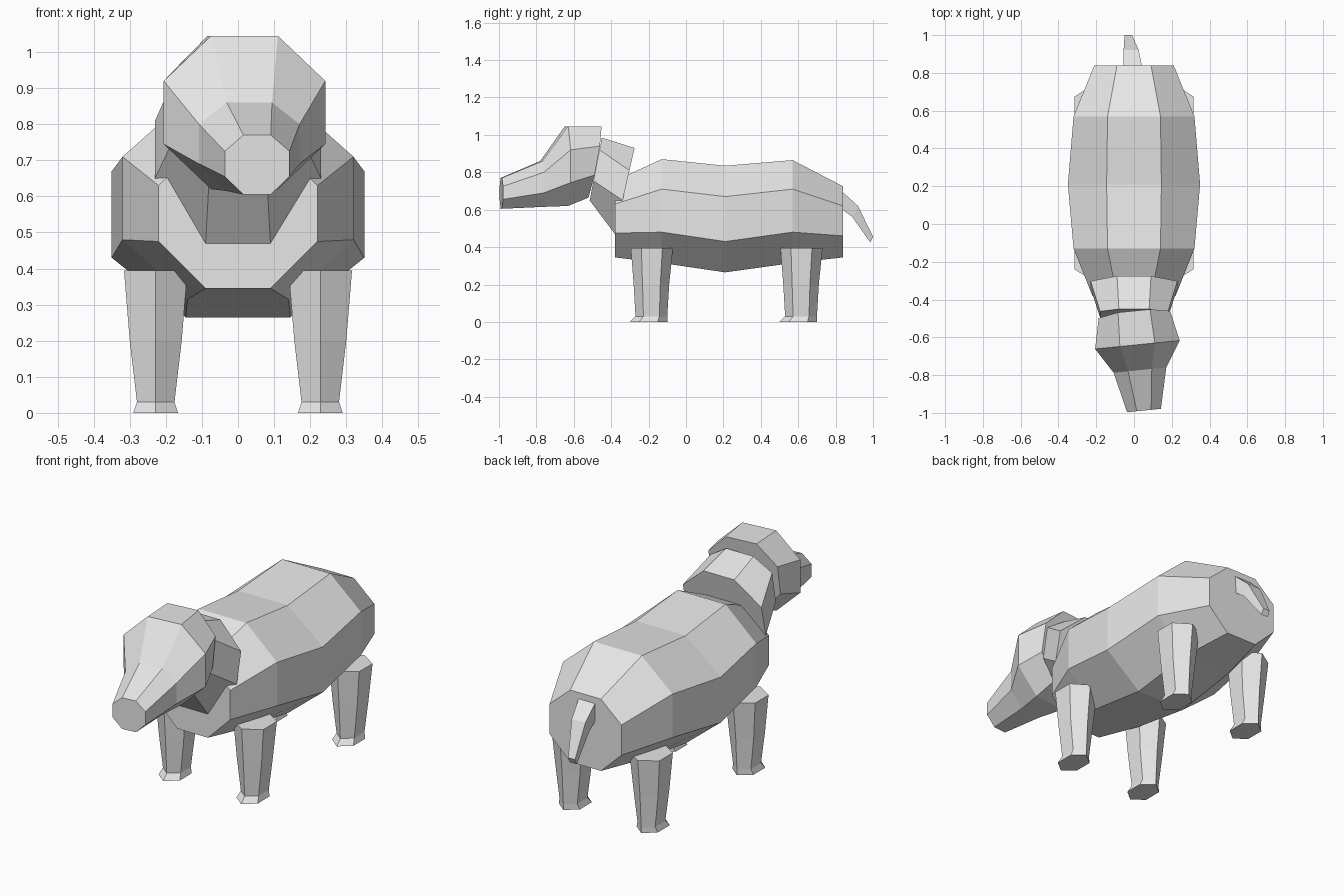
import bpy, bmesh
from mathutils import Vector, Matrix

cube = bpy.data.objects.get("Cube")
if cube:
    bpy.data.objects.remove(cube, do_unlink=True)

grey = bpy.data.materials.new("light grey")
grey.use_nodes = True
COLOUR = (0.8, 0.8, 0.8, 1)
grey.diffuse_color = COLOUR
grey.node_tree.nodes["Principled BSDF"].inputs["Base Color"].default_value = COLOUR


def loft(name, rings, matrix=None):
    """Skin a list of equal-length point rings and cap both ends."""
    bm = bmesh.new()
    loops = [[bm.verts.new(p) for p in ring] for ring in rings]
    n = len(loops[0])
    for a, b in zip(loops, loops[1:]):
        for i in range(n):
            j = (i + 1) % n
            bm.faces.new((a[i], a[j], b[j], b[i]))
    bm.faces.new(loops[0])
    bm.faces.new(loops[-1])
    if matrix:
        bm.transform(matrix)
    bmesh.ops.recalc_face_normals(bm, faces=bm.faces)
    mesh = bpy.data.meshes.new(name)
    bm.to_mesh(mesh)
    bm.free()
    mesh.materials.append(grey)
    obj = bpy.data.objects.new(name, mesh)
    bpy.context.collection.objects.link(obj)
    return obj


def octagon(y_low, y_high, side, flat, heights):
    """Upright octagon: side half width, top/bottom half width, four heights."""
    low, high = heights[0], heights[-1]
    right = []
    for w, z in zip((flat, side, side, flat), heights):
        y = y_low + (y_high - y_low) * (z - low) / (high - low)
        right.append(Vector((w, y, z)))
    return right + [Vector((-p.x, p.y, p.z)) for p in reversed(right)]


# Torso
loft("torso", [
    octagon(-.38, -.38, .22, .09, (.345, .475, .63, .755)),
    octagon(-.13, -.13, .32, .14, (.315, .48, .71, .87)),
    octagon(.21, .21, .35, .145, (.265, .43, .67, .835)),
    octagon(.57, .57, .32, .14, (.315, .48, .71, .865)),
    octagon(.84, .84, .21, .09, (.345, .46, .62, .725)),
])

# Neck
loft("neck", [
    octagon(-.38, -.275, .23, .09, (.47, .65, .81, .93)),
    octagon(-.515, -.45, .18, .08, (.65, .755, .92, .985)),
])

# Head, turned slightly to its left
pivot = Vector((0, -.46, 0))
turn = Matrix.Translation(pivot) @ Matrix.Rotation(.1, 4, 'Z') @ Matrix.Translation(-pivot)
loft("head", [
    octagon(-.53, -.46, .19, .085, (.665, .785, .94, 1.045)),
    octagon(-.64, -.64, .225, .093, (.62, .745, .92, 1.045)),
    octagon(-.775, -.775, .14, .063, (.615, .69, .80, .86)),
    octagon(-.99, -.99, .09, .038, (.605, .655, .725, .77)),
], turn)


# Legs: six-sided with a corner facing forward
def hexagon(x, y_front, y_back, half, z):
    mid, step = (y_front + y_back) / 2, (y_back - y_front) / 4
    return [(x, y_front, z), (x + half, mid - step, z), (x + half, mid + step, z),
            (x, y_back, z), (x - half, mid + step, z), (x - half, mid - step, z)]


for place, y in (("front", -.185), ("back", .615)):
    for side, sign in (("left", 1), ("right", -1)):
        x = .228 * sign
        loft(f"{place}_{side}_leg", [
            hexagon(x, y - .11, y + .115, .088, .395),
            hexagon(x, y - .095, y + .095, .072, .2),
            hexagon(x, y - .085, y + .085, .052, .03),
            hexagon(x, y - .115, y + .085, .062, 0),
        ])


# Tail: drooping four-sided strip
def tail_ring(left, right, y, z, thick):
    return [(left, y, z), (right, y, z),
            (right, y - thick / 2, z - thick), (left, y - thick / 2, z - thick)]


loft("tail", [
    tail_ring(-.055, .045, .82, .71, .07),
    tail_ring(-.055, .025, .92, .62, .06),
    tail_ring(-.05, -.01, 1, .455, .03),
])
